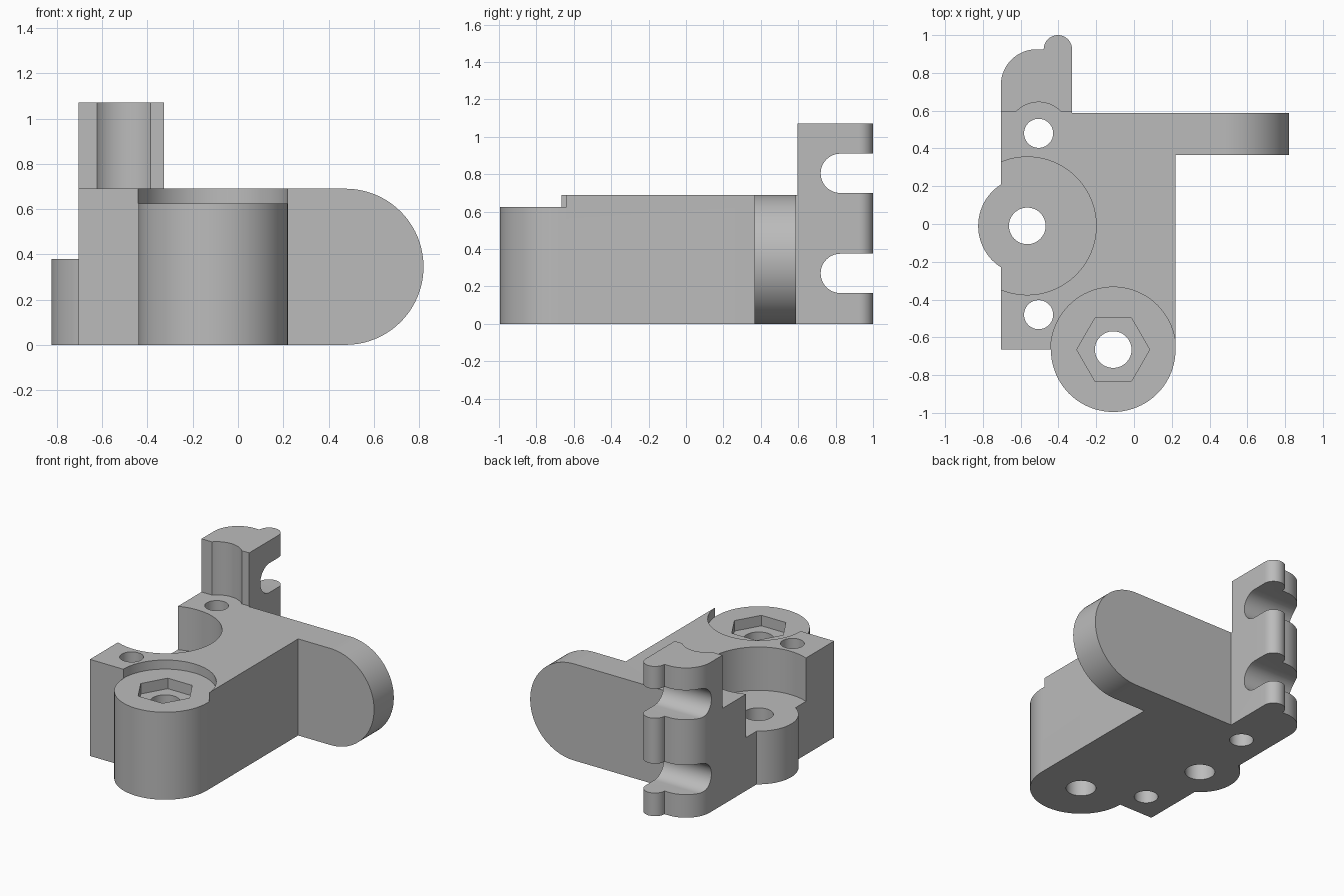
import bpy, bmesh, math

cube = bpy.data.objects.get("Cube")
if cube:
    bpy.data.objects.remove(cube, do_unlink=True)

grey = bpy.data.materials.new("plain_grey")
grey.use_nodes = True
colour = (0.5, 0.5, 0.5, 1)
grey.diffuse_color = colour
grey.node_tree.nodes["Principled BSDF"].inputs["Base Color"].default_value = colour

TOP = 0.69          # top of the main block
ABOVE = 1.3         # safely above everything


def arc(centre, radius, start, end, steps=24):
    angles = [math.radians(start + (end - start) * i / steps) for i in range(steps + 1)]
    return [(centre[0] + radius * math.cos(a), centre[1] + radius * math.sin(a)) for a in angles]


def circle(centre, radius, sides=64):
    return arc(centre, radius, 0, 360, sides)[:-1]


def prism(name, outline, low, high, axis="z"):
    """Extrude a flat outline along one axis."""
    place = {"x": lambda u, v, w: (w, u, v),
             "y": lambda u, v, w: (u, w, v),
             "z": lambda u, v, w: (u, v, w)}[axis]
    bm = bmesh.new()
    face = bm.faces.new([bm.verts.new(place(u, v, low)) for u, v in outline])
    extruded = bmesh.ops.extrude_face_region(bm, geom=[face])["geom"]
    shift = place(0, 0, high - low)
    bmesh.ops.translate(bm, vec=shift, verts=[g for g in extruded if isinstance(g, bmesh.types.BMVert)])
    bmesh.ops.recalc_face_normals(bm, faces=bm.faces)
    mesh = bpy.data.meshes.new(name)
    bm.to_mesh(mesh)
    bm.free()
    mesh.materials.append(grey)
    obj = bpy.data.objects.new(name, mesh)
    bpy.context.collection.objects.link(obj)
    return obj


boss = (-0.11, -0.665)
lobe = (-0.565, -0.01)
rear_hole = (-0.505, 0.48)
front_hole = (-0.505, -0.48)

# Whole plan: boss, side arm, rear column and left lobe
plan = [(-0.705, -0.665)]
plan += arc(boss, 0.33, 180, 360, 40)
plan += [(0.22, 0.365), (0.9, 0.365), (0.9, 0.588), (-0.328, 0.588)]
plan += arc((-0.403, 0.925), 0.075, 0, 180)
plan += arc((-0.515, 0.735), 0.19, 90, 180)
plan += arc(lobe, 0.26, 122.6, 237.4)
bracket = prism("bracket", plan, 0, 1.07)

# Space above the block, with the clearance groove in the column front
above = [(-1.1, -1.1), (1.1, -1.1), (1.1, 0.595)]
above += arc(rear_hole, 0.165, 44.2, 135.8)
above += [(-1.1, 0.595)]

# Rounding of the arm end
rounding = arc((0.475, TOP / 2), TOP / 2, -90, 90, 40)
rounding += [(0.475, 0.9), (1.2, 0.9), (1.2, -0.2), (0.475, -0.2)]

cutters = [
    prism("top_clearance", above, TOP, ABOVE),
    prism("arm_rounding", rounding, 0.3, 0.7, "y"),
    prism("round_pocket", circle(lobe, 0.365, 96), 0.38, ABOVE),
    prism("boss_recess", circle(boss, 0.331, 80), 0.625, ABOVE),
    prism("hex_pocket", circle(boss, 0.193, 6), 0.55, ABOVE),
    prism("boss_hole", circle(boss, 0.097), -0.1, ABOVE),
    prism("lobe_hole", circle(lobe, 0.097), -0.1, ABOVE),
    prism("rear_screw_hole", circle(rear_hole, 0.077), -0.1, ABOVE),
    prism("front_screw_hole", circle(front_hole, 0.077), -0.1, ABOVE),
]

# Two open slots across the back of the column
for name, height in (("lower_slot", 0.27), ("upper_slot", 0.805)):
    slot = arc((0.825, height), 0.105, 90, 270)
    slot += [(1.2, height - 0.105), (1.2, height + 0.105)]
    cutters.append(prism(name, slot, -1, 0, "x"))

bpy.ops.object.select_all(action="DESELECT")
bpy.context.view_layer.objects.active = bracket
bracket.select_set(True)
for cutter in cutters:
    cutter.hide_render = True
    cut = bracket.modifiers.new(cutter.name, "BOOLEAN")
    cut.operation = "DIFFERENCE"
    cut.solver = "EXACT"
    cut.object = cutter
    bpy.ops.object.modifier_apply(modifier=cut.name)
    bpy.data.objects.remove(cutter, do_unlink=True)

bpy.ops.object.shade_smooth_by_angle(angle=math.radians(30))
